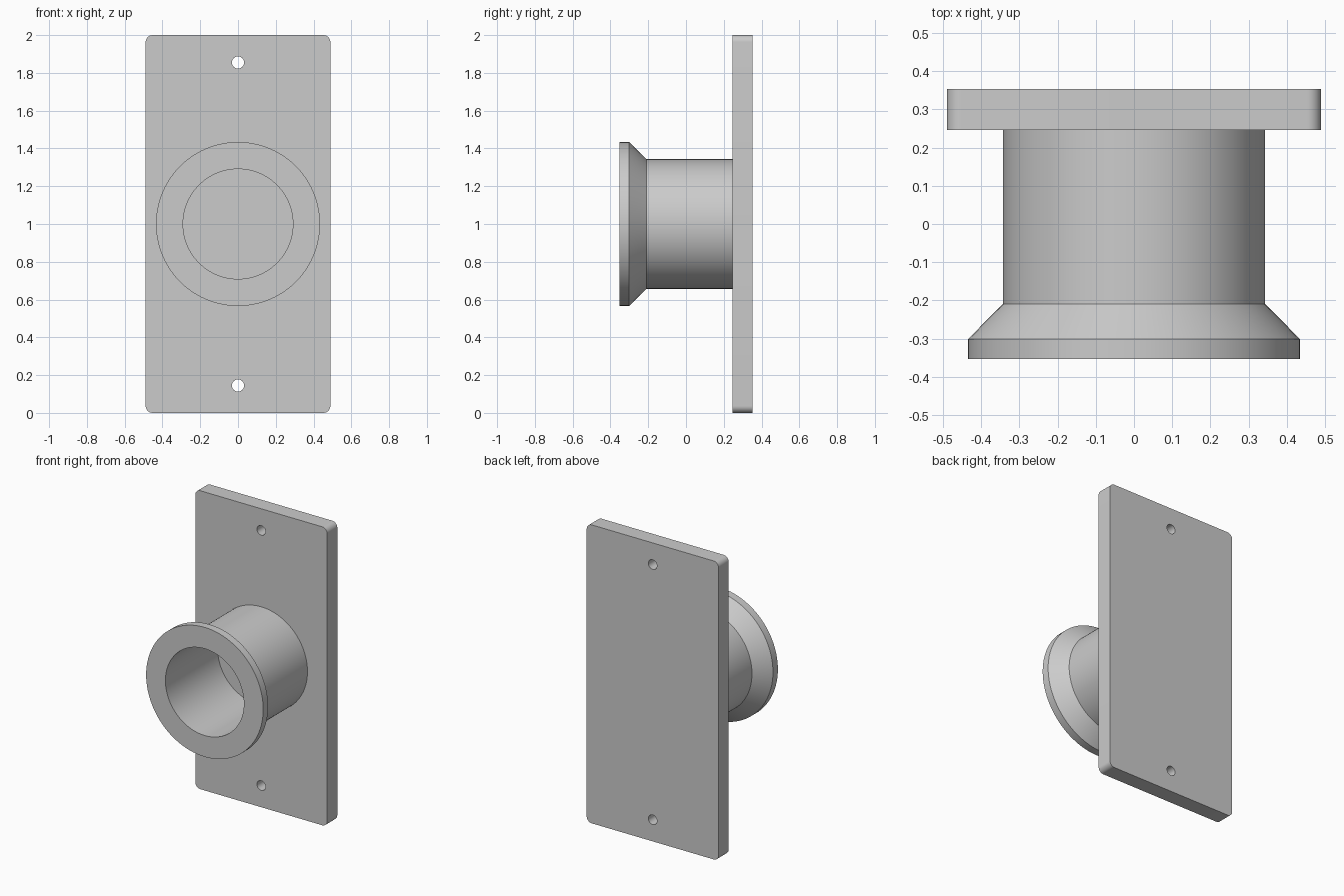
import bpy, bmesh
from math import pi, sin, cos, radians
from mathutils import Matrix, Vector

if "Cube" in bpy.data.objects:
    bpy.data.objects.remove(bpy.data.objects["Cube"])

W, H = 0.489, 1.0            # half width and half height of plate
Y_FRONT, Y_BACK = 0.246, 0.353
CORNER, HOLE_R, HOLE_Z = 0.037, 0.032, 0.855


def arc(cx, cy, r, a0, a1, n):
    return [(cx + r * cos(a0 + (a1 - a0) * i / n),
             cy + r * sin(a0 + (a1 - a0) * i / n)) for i in range(n + 1)]


def add_loop(curve, pts):
    s = curve.splines.new('POLY')
    s.points.add(len(pts) - 1)
    for p, (x, y) in zip(s.points, pts):
        p.co = (x, y, 0, 1)
    s.use_cyclic_u = True


def finish(obj):
    bpy.ops.object.select_all(action='DESELECT')
    obj.select_set(True)
    bpy.context.view_layer.objects.active = obj
    bpy.ops.object.shade_smooth_by_angle(angle=radians(30))


# Mounting plate: rounded outline with two screw holes, extruded
curve = bpy.data.curves.new("plate_outline", 'CURVE')
curve.dimensions = '2D'
curve.fill_mode = 'BOTH'
curve.extrude = (Y_BACK - Y_FRONT) / 2
outline = []
for i, (sx, sz) in enumerate([(1, 1), (-1, 1), (-1, -1), (1, -1)]):
    outline += arc(sx * (W - CORNER), sz * (H - CORNER), CORNER,
                   i * pi / 2, (i + 1) * pi / 2, 10)
add_loop(curve, outline)
for sz in (-1, 1):
    add_loop(curve, arc(0, sz * HOLE_Z, HOLE_R, 0, 2 * pi, 32)[:-1])
helper = bpy.data.objects.new("plate_outline", curve)
bpy.context.collection.objects.link(helper)
bpy.context.view_layer.update()
mesh = bpy.data.meshes.new_from_object(
    helper.evaluated_get(bpy.context.evaluated_depsgraph_get()))
bpy.data.objects.remove(helper)

bm = bmesh.new()
bm.from_mesh(mesh)
bm.transform(Matrix.Translation((0, (Y_FRONT + Y_BACK) / 2, H))
             @ Matrix.Rotation(pi / 2, 4, 'X'))
bmesh.ops.remove_doubles(bm, verts=bm.verts, dist=1e-5)
bmesh.ops.recalc_face_normals(bm, faces=bm.faces)
bm.to_mesh(mesh)
bm.free()
plate = bpy.data.objects.new("mounting_plate", mesh)
bpy.context.collection.objects.link(plate)
finish(plate)

# Flanged socket: (radius, y) profile turned around the y axis, blind bore
profile = [(0, 0.20), (0.291, 0.20), (0.291, -0.353), (0.434, -0.353),
           (0.434, -0.301), (0.343, -0.209), (0.343, Y_FRONT), (0, Y_FRONT)]
bm = bmesh.new()
verts = [bm.verts.new((r, y, H)) for r, y in profile]
edges = [bm.edges.new(pair) for pair in zip(verts, verts[1:])]
bmesh.ops.spin(bm, geom=verts + edges, cent=Vector((0, 0, H)),
               axis=Vector((0, 1, 0)), angle=2 * pi, steps=96)
bmesh.ops.remove_doubles(bm, verts=bm.verts, dist=1e-5)
bmesh.ops.recalc_face_normals(bm, faces=bm.faces)
mesh = bpy.data.meshes.new("flanged_socket")
bm.to_mesh(mesh)
bm.free()
socket = bpy.data.objects.new("flanged_socket", mesh)
bpy.context.collection.objects.link(socket)
finish(socket)
